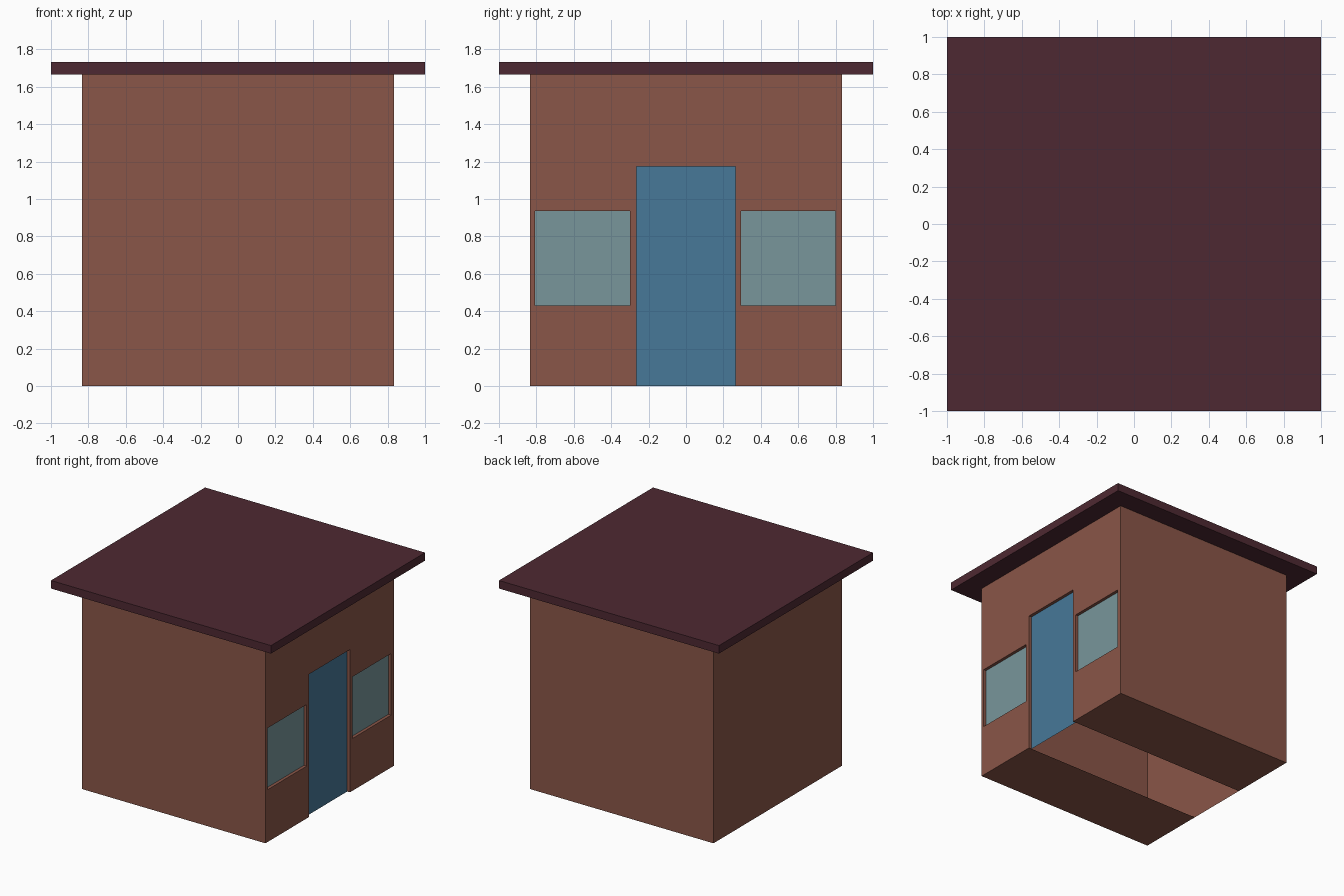
import bpy, bmesh
from mathutils import Vector

if "Cube" in bpy.data.objects:
    bpy.data.objects.remove(bpy.data.objects["Cube"])

W, H, D = 0.833, 1.667, 0.025      # half width, wall height, recess depth
X0, X1 = W - D, W                  # recess plane, facade plane
OPENINGS = {                       # name: (y0, y1, z0, z1)
    "door": (-0.265, 0.264, 0.0, 1.173),
    "front_window": (-0.808, -0.299, 0.43, 0.936),
    "back_window": (0.294, 0.798, 0.43, 0.936),
}


def material(name, rgb):
    m = bpy.data.materials.new(name)
    m.diffuse_color = (*rgb, 1)
    m.use_nodes = True
    m.node_tree.nodes["Principled BSDF"].inputs["Base Color"].default_value = m.diffuse_color
    return m


def box_side(x0, x1, y0, y1, z0, z1, facing):
    """Flat rectangle: exactly one of the three ranges has zero size."""
    lo, hi = (x0, y0, z0), (x1, y1, z1)
    a, b = [i for i in range(3) if hi[i] - lo[i] > 1e-6]
    pts = []
    for s, t in ((0, 0), (1, 0), (1, 1), (0, 1)):
        p = list(lo)
        p[a], p[b] = (lo, hi)[s][a], (lo, hi)[t][b]
        pts.append(p)
    return pts, Vector(facing)


def sheet(name, sides, mat):
    bm = bmesh.new()
    for pts, facing in sides:
        f = bm.faces.new([bm.verts.new(p) for p in pts])
        f.normal_update()
        if f.normal.dot(facing) < 0:
            f.normal_flip()
    bmesh.ops.remove_doubles(bm, verts=bm.verts, dist=1e-5)
    me = bpy.data.meshes.new(name)
    bm.to_mesh(me)
    bm.free()
    me.materials.append(mat)
    ob = bpy.data.objects.new(name, me)
    bpy.context.collection.objects.link(ob)
    return ob


brick = material("brick", (0.254, 0.093, 0.065))
slate = material("slate", (0.076, 0.022, 0.032))
blue = material("blue_paint", (0.063, 0.188, 0.314))
glass = material("glass", (0.188, 0.305, 0.328))

# plain walls: front, back, left
sides = [
    box_side(-W, W, -W, -W, 0, H, (0, -1, 0)),
    box_side(-W, W, W, W, 0, H, (0, 1, 0)),
    box_side(-W, -W, -W, W, 0, H, (-1, 0, 0)),
]

# facade on +x: grid of cells with the openings left out
ys = sorted({-W, W, *(v for o in OPENINGS.values() for v in o[:2])})
zs = sorted({0.0, H, *(v for o in OPENINGS.values() for v in o[2:])})
for y0, y1 in zip(ys, ys[1:]):
    for z0, z1 in zip(zs, zs[1:]):
        cy, cz = (y0 + y1) / 2, (z0 + z1) / 2
        if not any(a < cy < b and c < cz < d for a, b, c, d in OPENINGS.values()):
            sides.append(box_side(X1, X1, y0, y1, z0, z1, (1, 0, 0)))

# reveals around each opening (no threshold under the door)
for y0, y1, z0, z1 in OPENINGS.values():
    sides.append(box_side(X0, X1, y0, y0, z0, z1, (0, 1, 0)))
    sides.append(box_side(X0, X1, y1, y1, z0, z1, (0, -1, 0)))
    sides.append(box_side(X0, X1, y0, y1, z1, z1, (0, 0, -1)))
    if z0 > 0:
        sides.append(box_side(X0, X1, y0, y1, z0, z0, (0, 0, 1)))

# floor strips either side of the open slot behind the door
d0, d1 = OPENINGS["door"][:2]
sides.append(box_side(-W, W, -W, d0, 0, 0, (0, 0, -1)))
sides.append(box_side(-W, W, d1, W, 0, 0, (0, 0, -1)))
sheet("walls", sides, brick)

# recessed door and window panels
for name, (y0, y1, z0, z1) in OPENINGS.items():
    sheet(name, [box_side(X0, X0, y0, y1, z0, z1, (1, 0, 0))],
          blue if name == "door" else glass)

# overhanging flat roof slab
bpy.ops.mesh.primitive_cube_add(size=1, location=(0, 0, 1.70))
roof = bpy.context.object
roof.name = "roof"
roof.scale = (2, 2, 0.066)
bpy.ops.object.transform_apply(location=False, rotation=False, scale=True)
roof.data.materials.append(slate)
